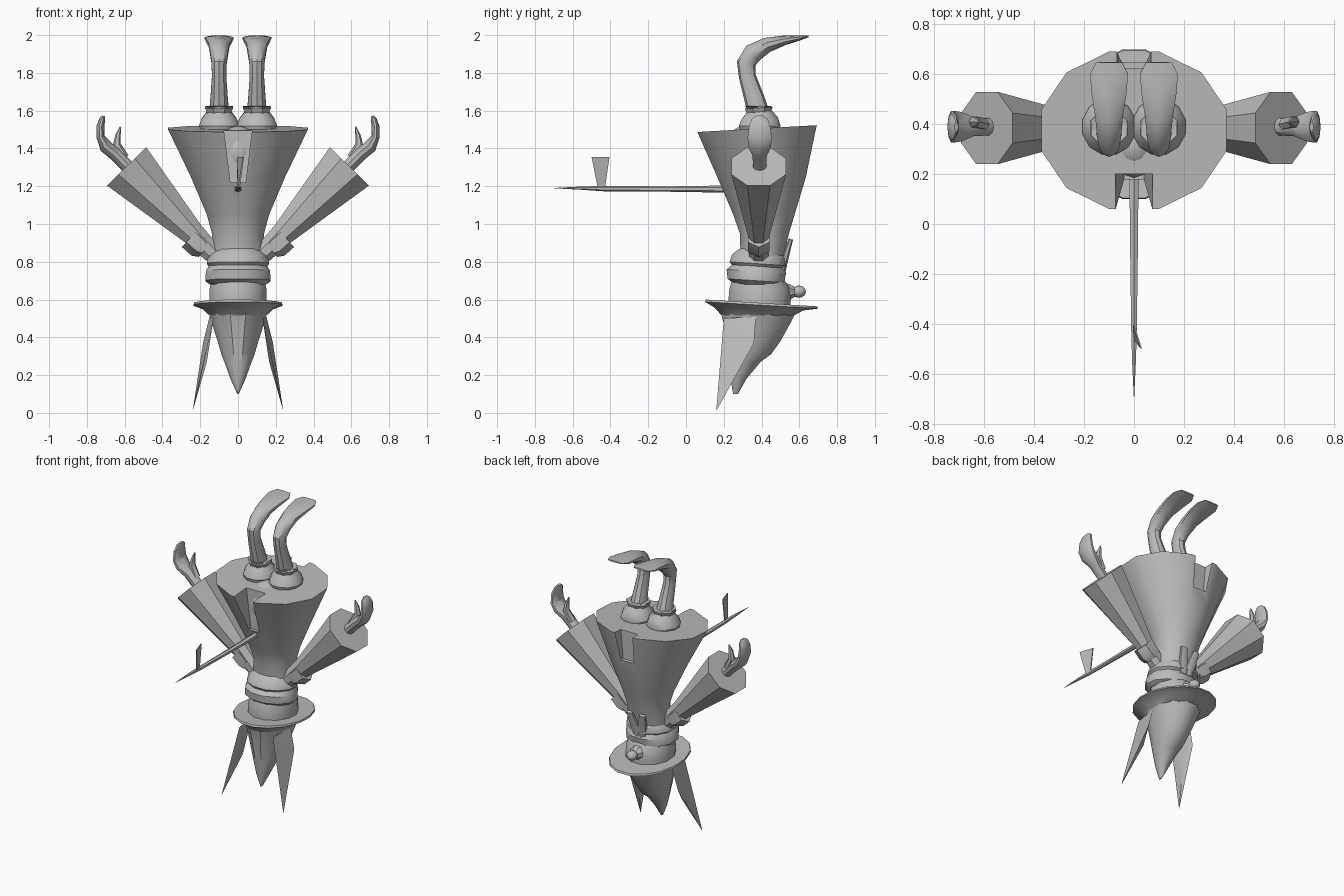
import bpy, bmesh, math
from mathutils import Vector

grey = bpy.data.materials.new("plain grey")
grey.diffuse_color = (0.5, 0.5, 0.5, 1)


def make(name, verts, faces):
    me = bpy.data.meshes.new(name)
    me.from_pydata([tuple(v) for v in verts], [], faces)
    bm = bmesh.new()
    bm.from_mesh(me)
    bmesh.ops.recalc_face_normals(bm, faces=bm.faces)
    bm.to_mesh(me)
    bm.free()
    me.materials.append(grey)
    ob = bpy.data.objects.new(name, me)
    bpy.context.collection.objects.link(ob)
    return ob


def skin(name, rings):
    """Join rings of equal size, with end caps."""
    n = len(rings[0])
    faces = [(r * n + i, r * n + (i + 1) % n, (r + 1) * n + (i + 1) % n, (r + 1) * n + i)
             for r in range(len(rings) - 1) for i in range(n)]
    last = (len(rings) - 1) * n
    faces += [tuple(range(n)), tuple(range(last, last + n))]
    return make(name, [v for ring in rings for v in ring], faces)


def stack(name, rows, n=12):
    """Horizontal rings: z, half width, y min, y max, rise towards +y."""
    rings = []
    for z, rx, y0, y1, tilt in rows:
        ring = []
        for i in range(n):
            a = math.tau * (i + 0.5) / n
            s = math.sin(a) / math.cos(math.pi / n)
            c = math.cos(a) / math.cos(math.pi / n)
            ring.append((rx * c, (y0 + y1) / 2 + (y1 - y0) / 2 * s, z + tilt * s))
        rings.append(ring)
    return skin(name, rings)


def tube(name, rows, side, n=8, sx=1):
    """Tube through x, y, z, half size along side, half size across it."""
    pts = [Vector(r[:3]) for r in rows]
    side = Vector(side)
    rings = []
    for i, r in enumerate(rows):
        t = (pts[min(i + 1, len(pts) - 1)] - pts[max(i - 1, 0)]).normalized()
        up = t.cross(side).normalized()
        ring = []
        for k in range(n):
            a = math.tau * (k + 0.5) / n
            v = pts[i] + side * r[3] * math.cos(a) + up * r[4] * math.sin(a)
            ring.append((v.x * sx, v.y, v.z))
        rings.append(ring)
    return skin(name, rings)


def ball(name, loc, size):
    bpy.ops.mesh.primitive_uv_sphere_add(segments=12, ring_count=8, location=loc)
    ob = bpy.context.object
    ob.name = name
    ob.scale = size
    ob.data.materials.append(grey)


def cut_slot(target, y0, y1, z0, w0, w1):
    """Cut a wedge-shaped slot down from the hem."""
    ring = lambda y: [(-w0, y, z0), (w0, y, z0), (w1, y, 1.7), (-w1, y, 1.7)]
    cutter = skin("slot_cutter", [ring(y0), ring(y1)])
    cutter.hide_render = True
    mod = target.modifiers.new("slot", 'BOOLEAN')
    mod.object = cutter
    mod.solver = 'EXACT'
    bpy.context.view_layer.objects.active = target
    bpy.ops.object.modifier_apply(modifier="slot")
    bpy.data.objects.remove(cutter)


# Robe, upside down, with a back slot for the tail and a front notch
robe = stack("robe", [(0.80, .145, .29, .51, 0), (0.95, .138, .285, .545, 0),
                      (1.05, .165, .25, .575, 0), (1.25, .25, .165, .635, 0),
                      (1.505, .37, .06, .692, .018)])
cut_slot(robe, -.1, .2, 1.22, .04, .10)
cut_slot(robe, .625, .8, 1.32, .05, .085)
ball("hips", (0, .32, 1.38), (.115, .135, .14))

# Scarf with a knot and hanging ends at the face side
stack("scarf_upper", [(.76, .14, .26, .5, 0), (.79, .165, .23, .53, -.01),
                      (.83, .155, .245, .53, -.01), (.87, .115, .285, .49, 0)])
stack("scarf_lower", [(.68, .15, .26, .49, 0), (.70, .172, .22, .52, -.01),
                      (.75, .17, .215, .53, -.01), (.79, .145, .25, .5, 0)])
for s in (1, -1):
    tube("scarf_end", [(.01, .50, .72, .03, .02), (.03, .525, .82, .035, .018),
                       (.05, .555, .92, .025, .012)], (1, 0, 0), 6, s)

# Head and nose
stack("head", [(.53, .15, .23, .55, 0), (.60, .152, .225, .555, 0),
               (.66, .15, .23, .55, 0), (.72, .135, .25, .51, 0)])
tube("snout", [(0, .48, .64, .09, .06), (0, .55, .64, .05, .045),
               (0, .58, .64, .025, .025)], (1, 0, 0))
ball("nose", (0, .597, .642), (.035, .038, .032))

# Pointed hat with a wide brim
stack("hat_brim", [(.515, .15, .19, .57, 0), (.55, .185, .15, .62, -.008),
                   (.57, .235, .10, .70, -.018), (.582, .232, .105, .695, -.018),
                   (.58, .14, .2, .58, -.01)], 16)
stack("hat_crown", [(.10, .004, .25, .275, 0), (.18, .04, .235, .32, 0),
                    (.27, .072, .225, .395, 0), (.31, .088, .22, .45, 0),
                    (.38, .108, .21, .50, 0), (.47, .137, .20, .55, 0),
                    (.53, .155, .185, .58, 0)])

# Tail with a small fin
tube("tail", [(0, .28, 1.185, .022, .02), (0, -.1, 1.185, .018, .014),
              (0, -.42, 1.187, .013, .015), (0, -.55, 1.19, .009, .009),
              (0, -.695, 1.19, .001, .001)], (1, 0, 0), 6)
skin("tail_fin", [[(-.004, -.43, 1.18), (.004, -.43, 1.18), (.008, -.465, 1.18), (0, -.465, 1.18)],
                  [(-.004, -.405, 1.355), (.002, -.405, 1.355), (.032, -.5, 1.355), (.026, -.5, 1.355)]])

for s in (1, -1):
    # Folded pointed ears
    ear = [(.13, .20, .50), (.15, .37, .51), (.185, .36, .37), (.165, .29, .27), (.24, .16, .01)]
    make("ear", [(x * s, y, z) for x, y, z in ear],
         [(0, 1, 2), (0, 2, 4), (2, 3, 4), (0, 4, 3), (0, 3, 1), (1, 3, 2)])

    # Flared sleeve and shoulder band
    tube("sleeve", [(.13, .385, .84, .055, .055), (.24, .385, .95, .06, .068),
                    (.59, .385, 1.305, .157, .157)], (0, 1, 0), 8, s)
    tube("shoulder_band", [(.175, .385, .865, .06, .05), (.20, .385, .885, .066, .07),
                           (.25, .385, .93, .066, .07)], (0, 1, 0), 6, s)

    # Hand with curled fingers and a thumb
    tube("hand", [(.56, .39, 1.28, .035, .035), (.65, .39, 1.37, .04, .035),
                  (.70, .39, 1.41, .062, .035), (.727, .39, 1.46, .067, .022),
                  (.728, .39, 1.52, .058, .02), (.718, .39, 1.555, .045, .016),
                  (.712, .39, 1.572, .02, .008)], (0, 1, 0), 10, s)
    tube("thumb", [(.60, .40, 1.35, .025, .025), (.642, .41, 1.42, .025, .022),
                   (.635, .41, 1.47, .02, .014), (.622, .41, 1.515, .004, .004)], (0, 1, 0), 6, s)

    # Puffed trouser leg, cuff, thin leg and long foot
    tube("trouser_leg", [(.10, .39, 1.47, .09, .10), (.10, .39, 1.52, .11, .115),
                         (.10, .39, 1.56, .095, .10), (.10, .385, 1.60, .062, .065)], (1, 0, 0), 12, s)
    tube("cuff", [(.10, .388, 1.57, .06, .062), (.10, .385, 1.615, .08, .08),
                  (.10, .385, 1.625, .078, .078), (.10, .385, 1.61, .05, .05)], (1, 0, 0), 8, s)
    tube("leg_and_foot", [(.10, .385, 1.58, .056, .06), (.10, .36, 1.67, .048, .053),
                          (.10, .325, 1.78, .04, .045), (.10, .318, 1.85, .042, .05),
                          (.10, .355, 1.905, .05, .052), (.10, .43, 1.948, .058, .04),
                          (.10, .52, 1.972, .073, .026), (.10, .60, 1.985, .08, .014),
                          (.10, .648, 1.994, .055, .005)], (1, 0, 0), 10, s)

# Smooth shading with sharp edges kept
for ob in bpy.data.objects:
    ob.select_set(ob.type == 'MESH')
bpy.context.view_layer.objects.active = robe
bpy.ops.object.shade_smooth_by_angle(angle=math.radians(35))
